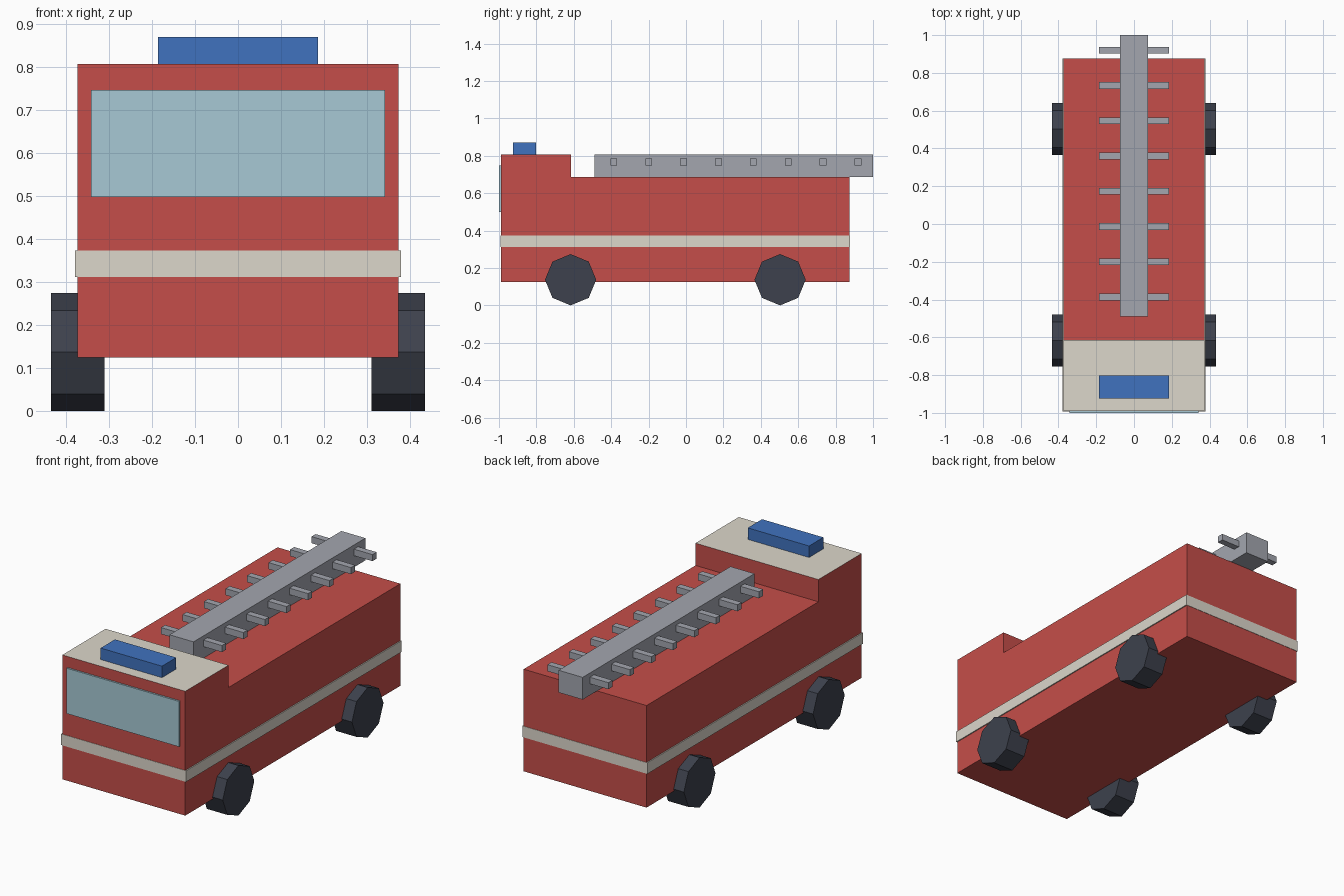
import bpy, bmesh
from math import pi, sin, cos

if "Cube" in bpy.data.objects:
    bpy.data.objects.remove(bpy.data.objects["Cube"])


def material(name, rgb):
    m = bpy.data.materials.new(name)
    m.diffuse_color = (*rgb, 1)
    m.use_nodes = True
    m.node_tree.nodes["Principled BSDF"].inputs["Base Color"].default_value = m.diffuse_color
    return m


RED = material("red_paint", (0.56, 0.076, 0.067))
CREAM = material("cream_paint", (0.716, 0.679, 0.597))
BLUE = material("blue_light", (0.051, 0.171, 0.521))
GLASS = material("window_glass", (0.386, 0.584, 0.665))
RUBBER = material("tyre_rubber", (0.047, 0.053, 0.074))
METAL = material("ladder_metal", (0.366, 0.381, 0.429))


def extrude_x(name, profile, x0, x1, *mats):
    """Extrude a closed (y, z) profile from x0 to x1."""
    bm = bmesh.new()
    face = bm.faces.new([bm.verts.new((x0, y, z)) for y, z in profile])
    out = bmesh.ops.extrude_face_region(bm, geom=[face], use_keep_orig=True)
    for v in out["geom"]:
        if isinstance(v, bmesh.types.BMVert):
            v.co.x = x1
    bmesh.ops.recalc_face_normals(bm, faces=bm.faces)
    mesh = bpy.data.meshes.new(name)
    bm.to_mesh(mesh)
    bm.free()
    for m in mats:
        mesh.materials.append(m)
    obj = bpy.data.objects.new(name, mesh)
    bpy.context.collection.objects.link(obj)
    return obj


def box(name, half_x, y0, y1, z0, z1, mat):
    return extrude_x(name, [(y0, z0), (y1, z0), (y1, z1), (y0, z1)], -half_x, half_x, mat)


# Stepped body and cab, with a cream cab roof
body = extrude_x("body", [(-0.99, 0.125), (0.875, 0.125), (0.875, 0.685),
                          (-0.615, 0.685), (-0.615, 0.807), (-0.99, 0.807)],
                 -0.373, 0.373, RED, CREAM)
for p in body.data.polygons:
    if p.normal.z > 0.9 and p.center.z > 0.75:
        p.material_index = 1

# Stripe around the body, windscreen and roof light
box("stripe", 0.379, -0.992, 0.877, 0.312, 0.373, CREAM)
box("windscreen", 0.342, -1.0, -0.985, 0.498, 0.747, GLASS)
box("roof_light", 0.186, -0.925, -0.801, 0.807, 0.87, BLUE)

# Ladder beam and rungs
box("ladder_beam", 0.073, -0.49, 1.0, 0.685, 0.807, METAL)
for i in range(8):
    y = -0.386 + i * 0.1865
    box(f"ladder_rung_{i + 1}", 0.185, y - 0.018, y + 0.018, 0.748, 0.784, METAL)

# Eight-sided wheels
R = 0.137
for end, y in (("front", -0.617), ("rear", 0.503)):
    ring = [(y + R * sin(k * pi / 4), R + R * cos(k * pi / 4)) for k in range(8)]
    for side, s in (("left", -1), ("right", 1)):
        extrude_x(f"{end}_{side}_wheel", ring, s * 0.311, s * 0.435, RUBBER)
